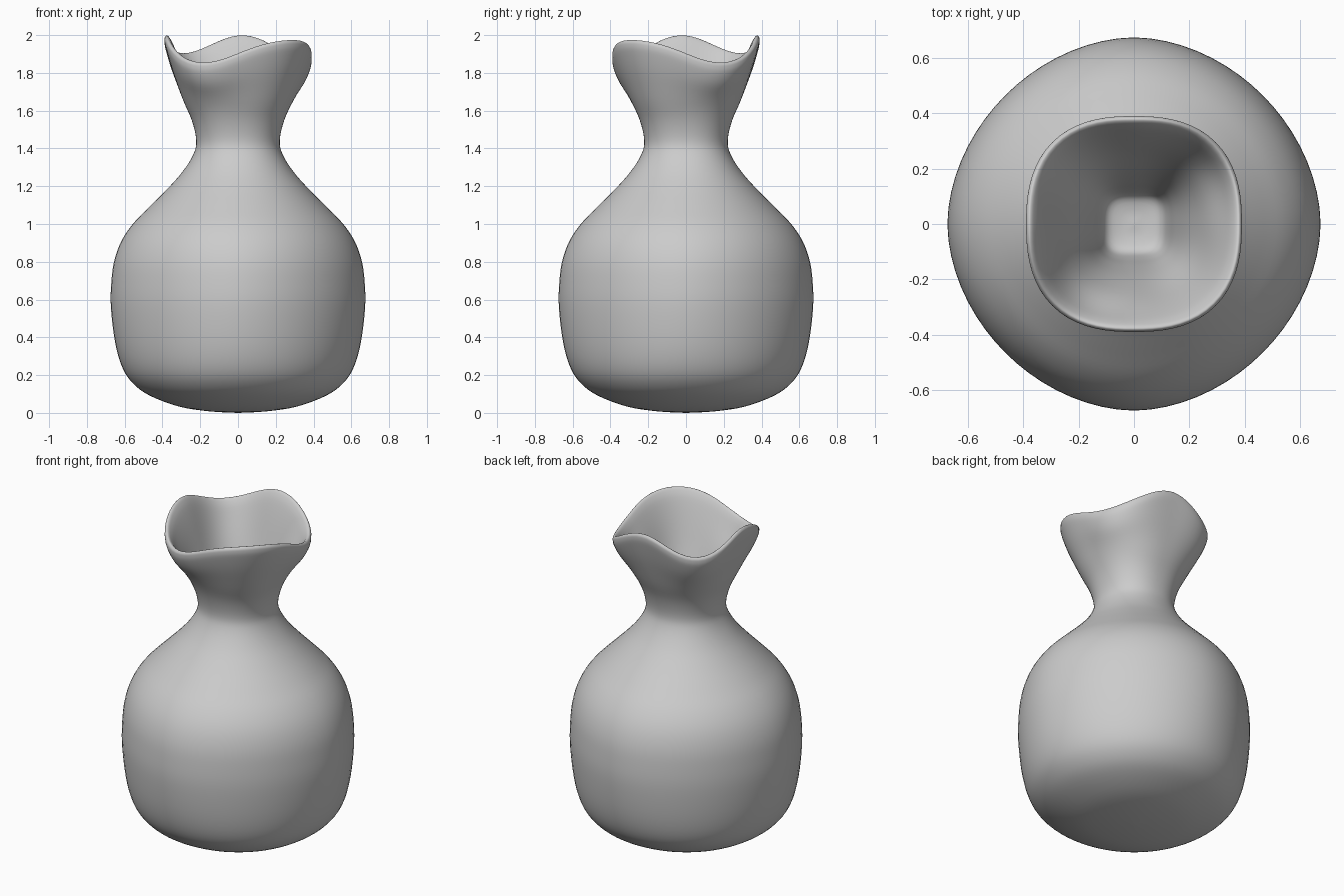
import bpy, bmesh
from math import sin, cos, pi
from mathutils import Vector

cube = bpy.data.objects.get("Cube")
if cube:
    bpy.data.objects.remove(cube, do_unlink=True)

SEGMENTS = 72
STEPS = 4
RIM = 1.93      # mean rim height

# Wall profile: radius, height, squareness of the cross-section
outside = [(0, 0, 2), (.15, .008, 2.1), (.31, .033, 2.1), (.46, .088, 2.05),
           (.55, .15, 2), (.61, .235, 1.95), (.65, .37, 1.9), (.673, .56, 1.87),
           (.67, .7, 1.87), (.654, .81, 1.88), (.617, .91, 1.9), (.557, 1.0, 1.92),
           (.47, 1.09, 1.95), (.375, 1.185, 2), (.295, 1.275, 2.05),
           (.238, 1.365, 2.15), (.221, 1.44, 2.2), (.245, 1.55, 2.25),
           (.3, 1.67, 2.35), (.354, 1.785, 2.45), (.384, 1.87, 2.5)]
lip = [(.39, 1.908, 2.5), (.386, 1.924, 2.5), (.376, RIM, 2.5), (.36, 1.914, 2.5)]
inside = [(.333, 1.86, 2.5), (.27, 1.7, 2.6), (.195, 1.48, 2.7), (.15, 1.3, 3),
          (.125, 1.17, 3.3), (.1, 1.1, 3.5), (.05, 1.08, 3), (0, 1.08, 3)]


def smooth_path(points):
    """Catmull-Rom curve through the points."""
    pts = [Vector(p) for p in points]
    pts = [pts[0]] + pts + [pts[-1]]
    path = []
    for a, b, c, d in zip(pts, pts[1:], pts[2:], pts[3:]):
        for i in range(STEPS):
            t = i / STEPS
            path.append(b + (c - a) * t / 2 + (a * 2 - b * 5 + c * 4 - d) * t * t / 2
                        + (b * 3 - a - c * 3 + d) * t ** 3 / 2)
    return path + [pts[-1]]


def rim_offset(angle):
    """Wavy rim, symmetric about one diagonal."""
    p = angle + pi / 4
    return (-.016 * cos(p) + .0285 * cos(2 * p)
            + .051 * cos(3 * p) - .02 * cos(4 * p))


def wall_point(radius, height, power, angle):
    c, s = cos(angle), sin(angle)
    r = max(radius, 0) / (abs(c) ** power + abs(s) ** power) ** (1 / power)
    k = min(max((height - 1.6) / .3, 0), 1)
    wave = k * k * (3 - 2 * k) * rim_offset(angle)
    return (r * c, r * s, max(height, 0) + wave)


# Vase body, lip and inner funnel as one continuous skin
bm = bmesh.new()
rings = [[bm.verts.new(wall_point(*p, 2 * pi * i / SEGMENTS)) for i in range(SEGMENTS)]
         for p in smooth_path(outside + lip + inside)]
for low, high in zip(rings, rings[1:]):
    for i in range(SEGMENTS):
        j = (i + 1) % SEGMENTS
        bm.faces.new((low[i], low[j], high[j], high[i]))
bmesh.ops.remove_doubles(bm, verts=bm.verts, dist=.0001)
bmesh.ops.recalc_face_normals(bm, faces=bm.faces)
for face in bm.faces:
    face.smooth = True
mesh = bpy.data.meshes.new("vase")
bm.to_mesh(mesh)
bm.free()
vase = bpy.data.objects.new("vase", mesh)
bpy.context.collection.objects.link(vase)

# Plain grey clay
clay = bpy.data.materials.new("grey_clay")
clay.use_nodes = True
clay.diffuse_color = (.6, .6, .6, 1)
clay.node_tree.nodes["Principled BSDF"].inputs["Base Color"].default_value = (.6, .6, .6, 1)
mesh.materials.append(clay)
